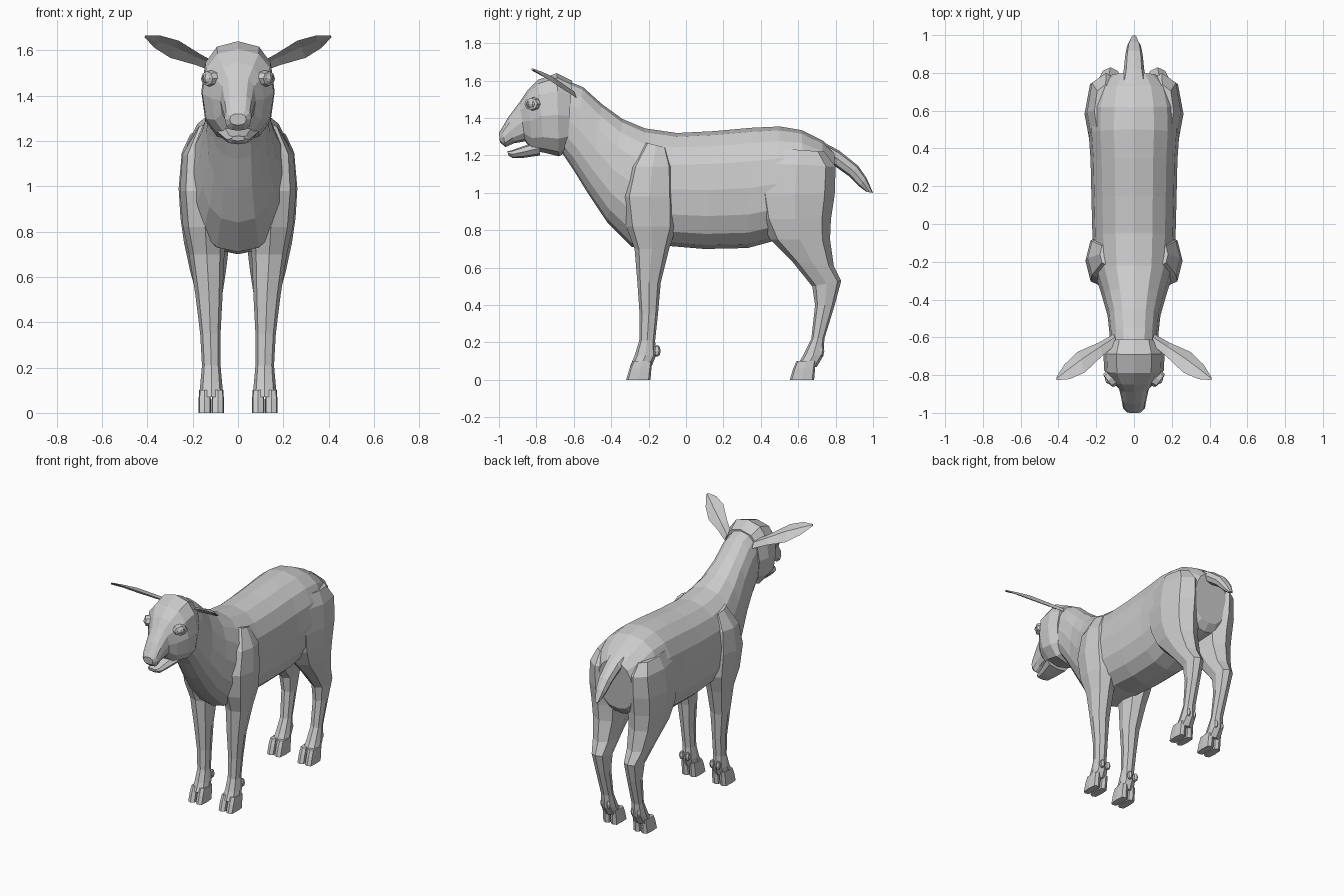
import bpy, bmesh, math
from mathutils import Vector

coat = bpy.data.materials.new("grey_coat")
coat.diffuse_color = (0.6, 0.6, 0.6, 1)


def finish(name, bm):
    bmesh.ops.recalc_face_normals(bm, faces=bm.faces)
    me = bpy.data.meshes.new(name)
    bm.to_mesh(me)
    bm.free()
    me.materials.append(coat)
    ob = bpy.data.objects.new(name, me)
    bpy.context.collection.objects.link(ob)
    return ob


def skin(name, rings):
    """Bridge a list of equal-sized point rings and cap both ends."""
    bm = bmesh.new()
    vs = [[bm.verts.new(p) for p in r] for r in rings]
    n = len(vs[0])
    for a, b in zip(vs, vs[1:]):
        for i in range(n):
            j = (i + 1) % n
            bm.faces.new((a[i], a[j], b[j], b[i]))
    bm.faces.new(vs[0])
    bm.faces.new(vs[-1])
    return finish(name, bm)


def loft(name, rows, n=8, power=0.85, side=1):
    """Rows: y, z of one edge, y, z of the opposite edge, half width, x centre."""
    rings = []
    for y1, z1, y2, z2, w, *cx in rows:
        x0 = cx[0] if cx else 0
        ring = []
        for i in range(n):
            a = 2 * math.pi * i / n
            c, s = (math.copysign(abs(v) ** power, v) if abs(v) > 1e-6 else 0
                    for v in (math.cos(a), math.sin(a)))
            ring.append((side * (x0 + w * s),
                         (y1 + y2) / 2 + (y1 - y2) / 2 * c,
                         (z1 + z2) / 2 + (z1 - z2) / 2 * c))
        rings.append(ring)
    return skin(name, rings)


# Torso and neck
loft("body", [
    (-.66, 1.61, -.66, 1.21, .125), (-.55, 1.565, -.60, 1.12, .13),
    (-.45, 1.475, -.52, .99, .14), (-.34, 1.395, -.42, .84, .17),
    (-.22, 1.345, -.29, .71, .21), (-.05, 1.32, -.08, .715, .22),
    (.15, 1.33, .10, .70, .225), (.35, 1.348, .33, .705, .23),
    (.50, 1.355, .46, .74, .24), (.62, 1.335, .62, .80, .235),
    (.73, 1.28, .72, .82, .205), (.80, 1.215, .76, .87, .13)], n=16)

# Head with muzzle, and the lower jaw
loft("head", [
    (-.61, 1.60, -.635, 1.22, .135), (-.69, 1.64, -.68, 1.195, .162),
    (-.79, 1.605, -.76, 1.215, .158), (-.85, 1.545, -.82, 1.225, .115),
    (-.89, 1.485, -.86, 1.275, .078), (-.95, 1.405, -.92, 1.265, .065),
    (-.985, 1.345, -.965, 1.245, .058), (-1.0, 1.32, -.995, 1.27, .036)],
    n=12, power=.8)
loft("lower_jaw", [
    (-.78, 1.28, -.78, 1.20, .09), (-.87, 1.25, -.87, 1.187, .065),
    (-.93, 1.228, -.925, 1.185, .05), (-.955, 1.222, -.95, 1.20, .03)])

# Tail
loft("tail", [
    (.70, 1.29, .70, 1.20, .08), (.82, 1.225, .80, 1.14, .055),
    (.92, 1.145, .87, 1.09, .046), (.965, 1.08, .925, 1.035, .036),
    (1.0, 1.0, .965, 1.005, .014)])


def leaf_ear(name, s):
    base, tip = Vector((.10, -.61, 1.525)), Vector((.41, -.82, 1.662))
    across = Vector((-.018, -.052, .036))
    back = across.cross(tip - base).normalized()
    if back.z < 0:
        back = -back
    rings = []
    for t, w, d in ((0, .5, .02), (.25, .65, .022), (.58, 1.05, .024),
                    (.82, .75, .014), (1, .12, .003)):
        c = base.lerp(tip, t)
        pts = (c + across * w, c + back * d, c - across * w, c + back * (d - .012))
        rings.append([(s * p.x, p.y, p.z) for p in pts])
    skin(name, rings)


def ball(name, loc, size, u=8, v=6):
    bm = bmesh.new()
    bmesh.ops.create_uvsphere(bm, u_segments=u, v_segments=v, radius=1)
    for p in bm.verts:
        p.co = Vector([p.co[i] * size[i] + loc[i] for i in range(3)])
    finish(name, bm)


def eyelid(name, s):
    # Low ring standing around the eye
    out = Vector((.8, -.6, 0))
    along = Vector((.6, .8, 0))
    up = Vector((0, 0, 1))
    c = Vector((.128, -.822, 1.475))
    bm = bmesh.new()
    loops = []
    for r, d in ((.052, -.03), (.043, .012), (.028, .016), (.026, -.02)):
        loop = []
        for i in range(8):
            a = math.tau * i / 8
            p = c + out * d + along * r * math.cos(a) + up * r * .75 * math.sin(a)
            loop.append(bm.verts.new((s * p.x, p.y, p.z)))
        loops.append(loop)
    for a, b in zip(loops, loops[1:]):
        for i in range(8):
            j = (i + 1) % 8
            bm.faces.new((a[i], a[j], b[j], b[i]))
    finish(name, bm)


for s, tag in ((1, "left"), (-1, "right")):
    leaf_ear(tag + "_ear", s)
    ball(tag + "_eye", (s * .125, -.82, 1.475), (.03, .03, .027))
    eyelid(tag + "_eyelid", s)

    # Front leg with shoulder
    loft(tag + "_front_leg", [
        (-.22, 1.27, -.10, 1.24, .04, .14), (-.30, 1.14, -.06, 1.14, .09, .155),
        (-.34, .98, -.05, .98, .105, .152), (-.32, .82, -.05, .82, .098, .145),
        (-.275, .70, -.09, .70, .078, .138), (-.26, .52, -.135, .52, .060, .128),
        (-.248, .35, -.15, .35, .045, .122), (-.25, .21, -.165, .21, .041, .118),
        (-.275, .13, -.16, .13, .048, .118), (-.30, .07, -.185, .07, .054, .118)],
        side=s)

    # Hind leg with haunch
    loft(tag + "_hind_leg", [
        (.46, 1.24, .74, 1.22, .06, .15), (.39, 1.16, .80, 1.14, .10, .148),
        (.37, .99, .795, .99, .115, .147), (.395, .86, .775, .86, .112, .142),
        (.45, .75, .77, .75, .10, .138), (.57, .63, .79, .61, .078, .132),
        (.675, .50, .83, .53, .055, .125), (.69, .40, .795, .40, .045, .122),
        (.67, .22, .74, .22, .040, .118), (.625, .13, .735, .13, .048, .118),
        (.59, .07, .70, .07, .054, .118)], side=s)

    # Cloven hooves and dewclaws
    for part, y in (("front", -.32), ("hind", .555)):
        for k, x in (("inner", .089), ("outer", .147)):
            loft(f"{tag}_{part}_{k}_hoof", [
                (y + .035, .10, y + .14, .10, .024, x),
                (y + .018, .06, y + .135, .06, .027, x),
                (y, 0, y + .13, 0, .027, x)], power=.5, side=s)
            ball(f"{tag}_{part}_{k}_dewclaw",
                 (s * (x + (.118 - x) * .2), y + .165, .155),
                 (.017, .02, .032), 6, 4)
